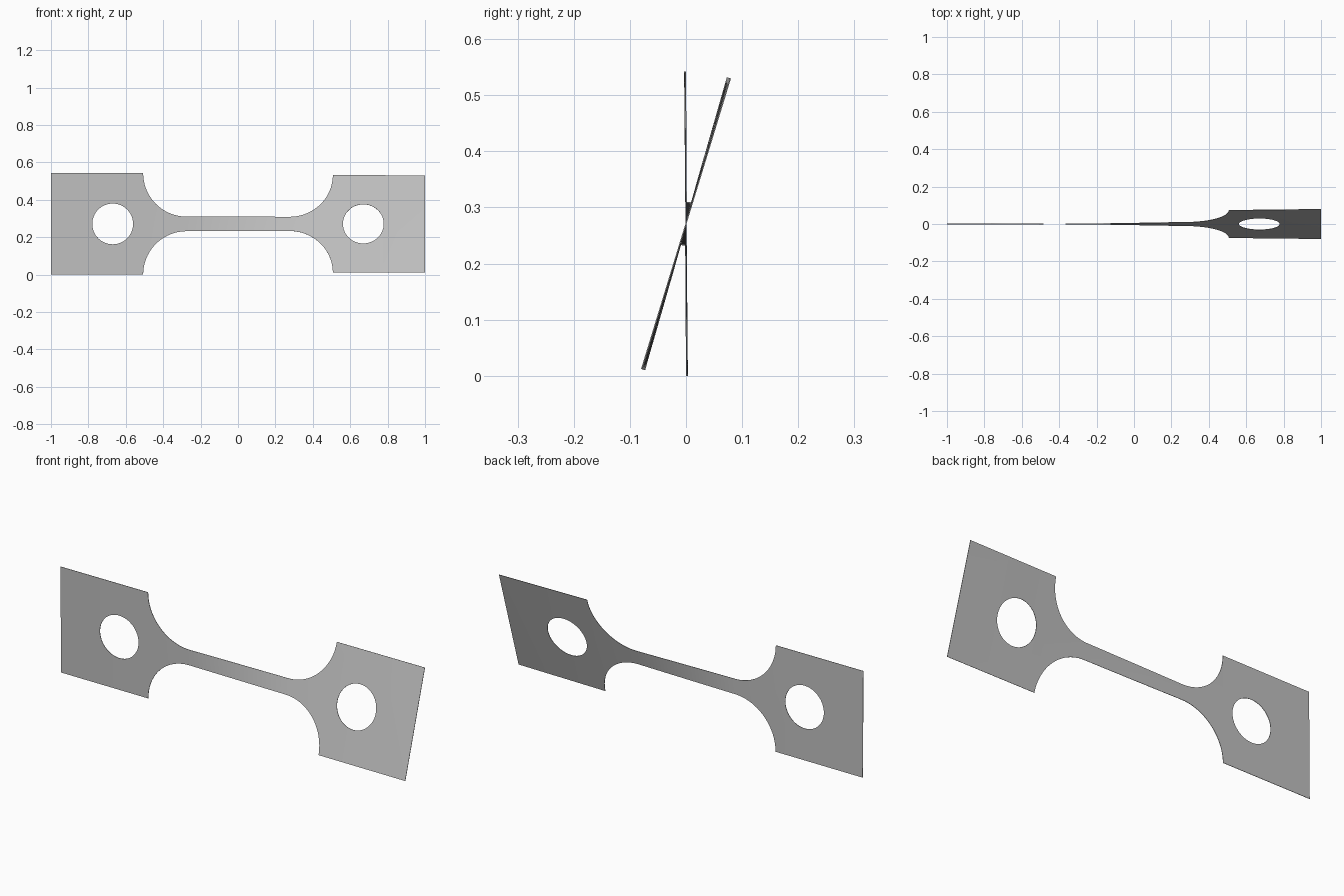
import bpy, bmesh, math

cube = bpy.data.objects.get("Cube")
if cube:
    bpy.data.objects.remove(cube)

HALF, NECK = 0.271, 0.039           # half heights of tab and neck
SHOULDER, HOLE_X, HOLE_R = 0.507, 0.67, 0.109
FILLET = HALF - NECK                # shoulder fillet radius
FILLET_X = SHOULDER - FILLET

# plain grey metal
metal = bpy.data.materials.new("grey metal")
metal.use_nodes = True
grey = (0.53, 0.53, 0.53, 1)
metal.diffuse_color = grey
metal.node_tree.nodes["Principled BSDF"].inputs["Base Color"].default_value = grey


def half_height(x):
    x = abs(x)
    if x >= SHOULDER:
        return HALF
    if x <= FILLET_X:
        return NECK
    return HALF - math.sqrt(max(0, FILLET ** 2 - (x - FILLET_X) ** 2))


def hole_height(x):
    d = abs(abs(x) - HOLE_X)
    return math.sqrt(HOLE_R ** 2 - d * d) if d < HOLE_R - 1e-6 else 0


def twist(x):
    # the tabs stay nearly rigid while the neck takes the torsion
    keys = [(-1, -0.5), (-SHOULDER, -0.2), (-0.27, 0.7),
            (0.27, 14.6), (SHOULDER, 15.8), (1, 17)]
    for (x0, a0), (x1, a1) in zip(keys, keys[1:]):
        if x <= x1:
            return math.radians(a0 + (a1 - a0) * (x - x0) / (x1 - x0))
    return math.radians(keys[-1][1])


# stations along one half, mirrored to the other
half = [FILLET_X * i / 12 for i in range(12)]
half += [FILLET_X + FILLET * math.sin(math.pi / 2 * i / 24) for i in range(25)]
half += [HOLE_X - HOLE_R * math.cos(math.pi * i / 32) for i in range(33)]
half += [0.85, 1.0]
stations = [-x for x in reversed(half[1:])] + half

# strips above and below the centre line, split open around the holes
bm = bmesh.new()
for side in (1, -1):
    previous = None
    for x in stations:
        a = twist(x)
        column = []
        for h in (side * hole_height(x), side * half_height(x)):
            column.append(bm.verts.new((x, h * math.sin(a), HALF + h * math.cos(a))))
        if previous:
            ring = [previous[0], column[0], column[1], previous[1]]
            bm.faces.new(ring if side > 0 else ring[::-1])
        previous = column
bmesh.ops.remove_doubles(bm, verts=bm.verts, dist=1e-5)
mesh = bpy.data.meshes.new("twisted_test_strip")
bm.to_mesh(mesh)
bm.free()
mesh.materials.append(metal)
strip = bpy.data.objects.new("twisted_test_strip", mesh)
bpy.context.collection.objects.link(strip)

# sheet thickness
solid = strip.modifiers.new("thickness", "SOLIDIFY")
solid.thickness = 0.002
solid.offset = 0
bpy.context.view_layer.objects.active = strip
strip.select_set(True)
bpy.ops.object.modifier_apply(modifier=solid.name)
bpy.ops.object.shade_smooth_by_angle(angle=math.radians(30))
